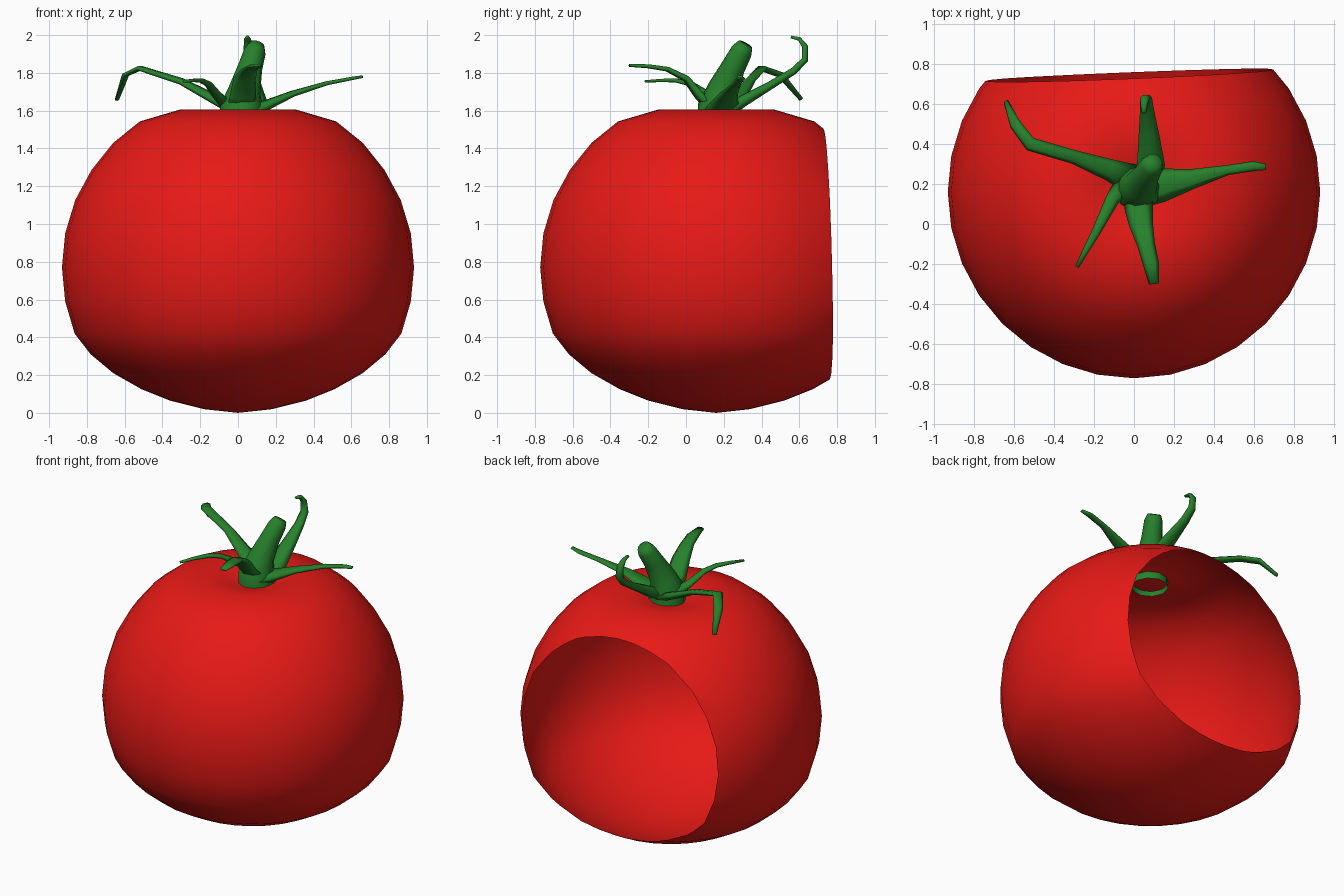
import bpy, bmesh, math
from mathutils import Vector


def material(name, color):
    m = bpy.data.materials.new(name)
    m.diffuse_color = color
    return m


RED = material("red_skin", (0.80, 0.01, 0.008, 1))
GREEN = material("leaf_green", (0.02, 0.22, 0.025, 1))


def finish(bm, name, mat):
    bmesh.ops.recalc_face_normals(bm, faces=bm.faces)
    for f in bm.faces:
        f.smooth = True
    me = bpy.data.meshes.new(name)
    bm.to_mesh(me)
    bm.free()
    ob = bpy.data.objects.new(name, me)
    bpy.context.collection.objects.link(ob)
    me.materials.append(mat)
    return ob


def sweep(name, pts, sizes, sides, cap_start=True):
    """Loft an elliptical section (half width, half thickness) along a path."""
    pts = [Vector(p) for p in pts]
    overall = pts[-1] - pts[0]
    flat = Vector((-overall.y, overall.x, 0)).normalized()
    bm = bmesh.new()
    rings = []
    for i, (p, (w, t)) in enumerate(zip(pts, sizes)):
        tan = (pts[min(i + 1, len(pts) - 1)] - pts[max(i - 1, 0)]).normalized()
        side = (flat - tan * flat.dot(tan)).normalized()
        up = tan.cross(side)
        rings.append([bm.verts.new(p + side * w * math.cos(a) + up * t * math.sin(a))
                      for a in (2 * math.pi * k / sides for k in range(sides))])
    for a, b in zip(rings, rings[1:]):
        for k in range(sides):
            n = (k + 1) % sides
            bm.faces.new((a[k], a[n], b[n], b[k]))
    bm.faces.new(rings[-1])
    if cap_start:
        bm.faces.new(rings[0][::-1])
    return finish(bm, name, GREEN)


# Fruit: lathed shell with a dimple on top
profile = [(0, 0.0), (0.18, 0.02), (0.36, 0.065), (0.51, 0.125), (0.66, 0.21),
           (0.78, 0.31), (0.865, 0.42), (0.915, 0.59), (0.932, 0.77), (0.915, 0.95),
           (0.862, 1.126), (0.775, 1.287), (0.66, 1.43), (0.52, 1.543), (0.31, 1.605),
           (0.16, 1.575), (0, 1.53)]
bm = bmesh.new()
vs = [bm.verts.new((r, 0.16, z)) for r, z in profile]
es = [bm.edges.new(p) for p in zip(vs, vs[1:])]
bmesh.ops.spin(bm, geom=vs + es, cent=(0, 0.16, 0), axis=(0, 0, 1),
               angle=2 * math.pi, steps=32)
bmesh.ops.remove_doubles(bm, verts=bm.verts, dist=0.001)
# Slice off the back, leaving an open thin shell
bmesh.ops.recalc_face_normals(bm, faces=bm.faces)
bmesh.ops.bisect_plane(bm, geom=bm.verts[:] + bm.edges[:] + bm.faces[:],
                       plane_co=(0, 0.745, 0.8), plane_no=(-0.04, 1, 0.024),
                       clear_outer=True)
finish(bm, "fruit_shell", RED)

# Stem with flared open base
sweep("stem",
      [(0.02, 0.175, 1.52), (0.02, 0.175, 1.62), (0.035, 0.195, 1.71),
       (0.065, 0.25, 1.83), (0.09, 0.295, 1.915), (0.1, 0.315, 1.95)],
      [(0.115, 0.115), (0.115, 0.115), (0.085, 0.085), (0.065, 0.065),
       (0.058, 0.058), (0.042, 0.042)], 10, cap_start=False)

# Five curling sepals
sweep("left_sepal",
      [(0.0, 0.22, 1.60), (-0.12, 0.27, 1.66), (-0.3, 0.335, 1.755), (-0.52, 0.40, 1.825),
       (-0.595, 0.5, 1.79), (-0.64, 0.61, 1.66)],
      [(0.08, 0.03), (0.055, 0.025), (0.035, 0.018), (0.035, 0.014), (0.03, 0.013),
       (0.015, 0.01)], 6)
sweep("right_sepal",
      [(0.03, 0.18, 1.58), (0.14, 0.195, 1.625), (0.29, 0.225, 1.69), (0.47, 0.27, 1.745),
       (0.6, 0.29, 1.77), (0.66, 0.285, 1.78)],
      [(0.10, 0.04), (0.085, 0.03), (0.05, 0.018), (0.025, 0.012), (0.025, 0.01),
       (0.015, 0.008)], 6)
sweep("back_sepal",
      [(0.06, 0.2, 1.58), (0.085, 0.3, 1.65), (0.075, 0.44, 1.73), (0.065, 0.57, 1.81),
       (0.06, 0.63, 1.87), (0.055, 0.63, 1.94), (0.05, 0.6, 1.98), (0.05, 0.555, 1.99)],
      [(0.08, 0.04), (0.07, 0.035), (0.052, 0.025), (0.035, 0.022), (0.03, 0.02),
       (0.025, 0.018), (0.018, 0.012), (0.012, 0.008)], 6)
sweep("front_sepal",
      [(0.02, 0.16, 1.60), (0.025, 0.07, 1.68), (0.035, 0.0, 1.77), (0.06, -0.1, 1.82),
       (0.085, -0.2, 1.835), (0.1, -0.3, 1.84)],
      [(0.08, 0.04), (0.07, 0.025), (0.06, 0.018), (0.045, 0.014), (0.04, 0.012),
       (0.025, 0.009)], 6)
sweep("front_left_sepal",
      [(-0.05, 0.2, 1.62), (-0.11, 0.12, 1.68), (-0.155, 0.03, 1.74), (-0.195, -0.05, 1.76),
       (-0.24, -0.13, 1.76), (-0.285, -0.215, 1.755)],
      [(0.05, 0.03), (0.035, 0.02), (0.028, 0.014), (0.022, 0.012), (0.016, 0.01),
       (0.01, 0.007)], 6)
